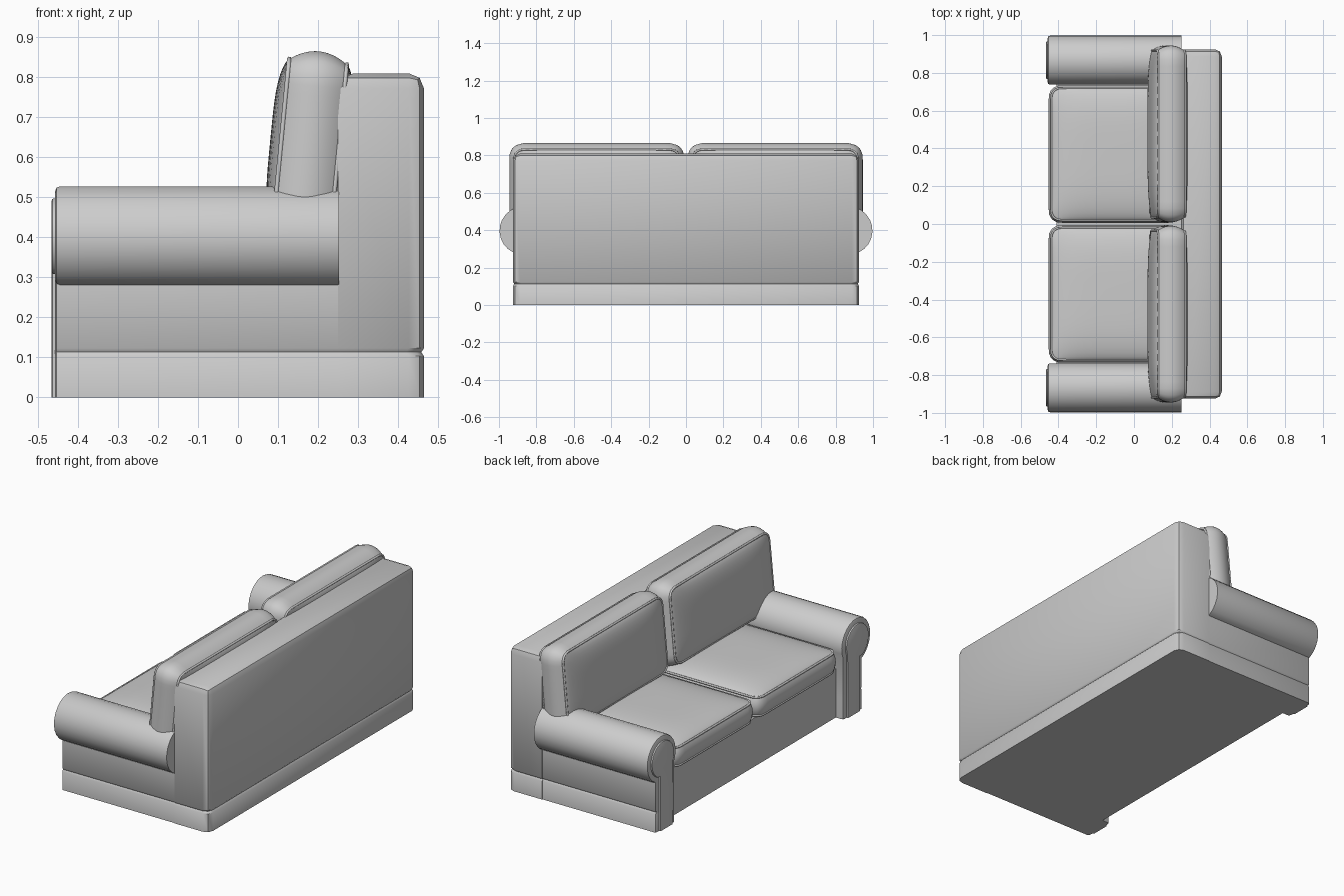
import bpy, bmesh
from math import sin, cos, pi, radians
from mathutils import Vector, Matrix

if "Cube" in bpy.data.objects:
    bpy.data.objects.remove(bpy.data.objects["Cube"])


def finish(name, bm, angle=35):
    bmesh.ops.recalc_face_normals(bm, faces=bm.faces[:])
    me = bpy.data.meshes.new(name)
    bm.to_mesh(me)
    bm.free()
    ob = bpy.data.objects.new(name, me)
    bpy.context.collection.objects.link(ob)
    bpy.ops.object.select_all(action='DESELECT')
    ob.select_set(True)
    bpy.context.view_layer.objects.active = ob
    bpy.ops.object.shade_smooth_by_angle(angle=radians(angle))
    return ob


def box(x0, x1, y0, y1, z0, z1):
    bm = bmesh.new()
    bmesh.ops.create_cube(bm, size=1)
    for v in bm.verts:
        v.co = Vector(((x0 + x1) / 2 + v.co.x * (x1 - x0),
                       (y0 + y1) / 2 + v.co.y * (y1 - y0),
                       (z0 + z1) / 2 + v.co.z * (z1 - z0)))
    return bm


def skirt_groove(bm, z=0.113):
    for h in (z - 0.01, z, z + 0.01):
        bmesh.ops.bisect_plane(bm, geom=bm.verts[:] + bm.edges[:] + bm.faces[:],
                               plane_co=(0, 0, h), plane_no=(0, 0, 1))
    for v in bm.verts:
        if abs(v.co.z - z) < 1e-4:
            if abs(v.co.y) > 0.85:
                v.co.y -= 0.007 if v.co.y > 0 else -0.007
            if v.co.x > 0.4:
                v.co.x -= 0.007


def prism(profile, x0, x1, side, bevel):
    """Extrude a (y, z) outline along x and round its front rim."""
    bm = bmesh.new()
    f = bm.faces.new([bm.verts.new((x0, y * side, z)) for y, z in profile])
    r = bmesh.ops.extrude_face_region(bm, geom=[f])
    for g in r['geom']:
        if isinstance(g, bmesh.types.BMVert):
            g.co.x = x1
    if f not in bm.faces[:] or not any(abs(fc.calc_center_median().x - x0) < 1e-5 for fc in bm.faces):
        bm.faces.new([v for v in bm.verts if abs(v.co.x - x0) < 1e-6])
    rim = [e for e in bm.edges if all(abs(v.co.x - x0) < 1e-5 for v in e.verts)
           and e.calc_length() > 0 and max(v.co.z for v in e.verts) > 0.02]
    bmesh.ops.bevel(bm, geom=rim, offset=bevel, segments=2, profile=0.5, affect='EDGES')
    return bm


def arm_profile(inset, z0):
    """Keyhole outline: upright panel topped by a round roll."""
    cy, cz, r = 0.867, 0.398, 0.13 - inset
    a0, a1 = radians(206), radians(-64)
    n = 18
    pts = [(0.75 + inset, z0)]
    pts += [(cy + r * cos(a0 + (a1 - a0) * i / n), cz + r * sin(a0 + (a1 - a0) * i / n))
            for i in range(n + 1)]
    return pts + [(0.922 - inset, pts[-1][1]), (0.922 - inset, z0)]


def cushion(name, hu, hv, rim, mid, bulge, matrix, radius=0.05, n=20):
    """Puffed box cushion (local z is thickness) with piped seams."""
    def place(u, v, w):
        p = Vector((hu * sin(u * pi / 2), hv * sin(v * pi / 2), 0))
        q = Vector((max(-hu + radius, min(hu - radius, p.x)),
                    max(-hv + radius, min(hv - radius, p.y)), 0))
        d = p - q
        if d.length > 0:
            p = q + d.normalized() * max(abs(d.x), abs(d.y))
        if max(abs(u), abs(v)) > 0.999:
            nrm = (p - q).normalized()
            p += nrm * bulge * (1 - w * w)
        su, sv = sin(u * pi / 2), sin(v * pi / 2)
        puff = (1 - su ** 4) * (1 - sv ** 4)
        p.z = w * (rim + (mid - rim) * puff ** 0.7)
        return p

    bm = bmesh.new()
    bmesh.ops.create_cube(bm, size=2)
    bmesh.ops.subdivide_edges(bm, edges=bm.edges[:], cuts=n - 1, use_grid_fill=True)
    for v in bm.verts:
        v.co = matrix @ place(*v.co)
    finish(name, bm, 40)

    for w in (-1, 1):
        t = [-1 + 2 * i / n for i in range(n)]
        loop = [(a, -1) for a in t] + [(1, a) for a in t] + \
               [(-a, 1) for a in t] + [(-1, -a) for a in t]
        cu = bpy.data.curves.new(name + "_piping", 'CURVE')
        cu.dimensions = '3D'
        cu.bevel_depth = 0.006
        cu.bevel_resolution = 1
        sp = cu.splines.new('POLY')
        sp.points.add(len(loop) - 1)
        for pt, (a, b) in zip(sp.points, loop):
            pt.co = (*(matrix @ place(a, b, w)), 1)
        sp.use_cyclic_u = True
        bpy.context.collection.objects.link(bpy.data.objects.new(name + "_piping", cu))


# Backrest block with softened corners and skirt groove
bm = box(0.25, 0.465, -0.925, 0.925, 0, 0.81)
edges = [e for e in bm.edges
         if all(v.co.z > 0.5 for v in e.verts) or all(v.co.x > 0.4 for v in e.verts)]
edges = [e for e in edges if not all(v.co.z < 0.1 for v in e.verts)]
bmesh.ops.bevel(bm, geom=edges, offset=0.038, segments=2, profile=0.5, affect='EDGES')
skirt_groove(bm)
finish("backrest", bm)

# Seat base
finish("seat_base", box(-0.41, 0.26, -0.77, 0.77, 0, 0.275))

for side, label in ((1, "left"), (-1, "right")):
    # Rolled arm and its raised front panel
    bm = prism(arm_profile(0, 0), -0.457, 0.252, side, 0.012)
    skirt_groove(bm)
    finish(label + "_arm", bm)
    finish(label + "_arm_front", prism(arm_profile(0.03, 0.0), -0.466, -0.45, side, 0.006))

    # Seat cushion
    cushion(label + "_seat_cushion", 0.338, 0.35, 0.052, 0.095, 0.014,
            Matrix.Translation((-0.1, 0.37 * side, 0.338)))

    # Leaning back cushion: thickness axis turned towards the front
    stand = Matrix(((0, 0, -1), (0, 1, 0), (1, 0, 0))).to_4x4()
    cushion(label + "_back_cushion", 0.208, 0.442, 0.072, 0.1, 0.026,
            Matrix.Translation((0.18, 0.477 * side, 0.632))
            @ Matrix.Rotation(radians(5.5), 4, 'Y') @ stand)
